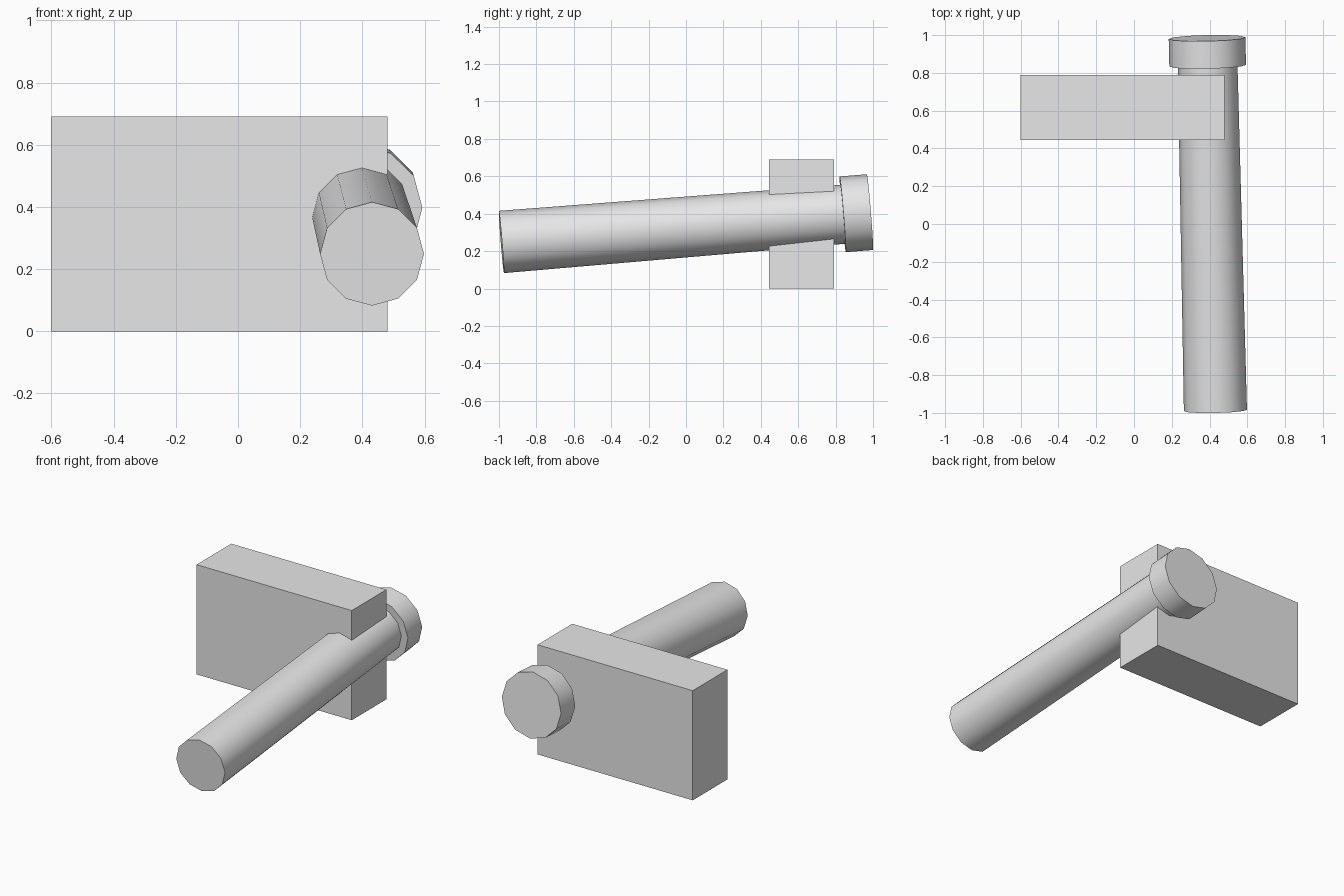
import bpy
from mathutils import Vector, Matrix

cube = bpy.data.objects.get("Cube")
if cube:
    bpy.data.objects.remove(cube, do_unlink=True)

# One plain grey material
GREY = (0.8, 0.8, 0.8, 1.0)
grey = bpy.data.materials.new("light_grey")
grey.use_nodes = True
grey.diffuse_color = GREY
grey.node_tree.nodes["Principled BSDF"].inputs["Base Color"].default_value = GREY


def block(name, low, high):
    low, high = Vector(low), Vector(high)
    bpy.ops.mesh.primitive_cube_add(size=1, location=(low + high) / 2)
    obj = bpy.context.object
    obj.name = name
    obj.scale = high - low
    bpy.ops.object.transform_apply(location=False, rotation=False, scale=True)
    obj.data.materials.append(grey)
    return obj


# Tilted axis shared by the handle and its collar
start = Vector((0.431, -0.987, 0.249))
slope = Vector((-0.0225, 1, 0.081))


def round_bar(name, y_front, y_back, r_front, r_back):
    """Twelve-sided bar along the tilted axis between two depths."""
    a = start + slope * (y_front - start.y)
    b = start + slope * (y_back - start.y)
    axis = slope.normalized()
    side = (Vector((1, 0, 0)) - axis * axis.x).normalized()
    up = axis.cross(side)
    turn = Matrix((side, up, axis)).transposed().to_4x4()
    bpy.ops.mesh.primitive_cone_add(vertices=12, radius1=r_front, radius2=r_back,
                                    depth=(b - a).length)
    obj = bpy.context.object
    obj.name = name
    obj.matrix_world = Matrix.Translation((a + b) / 2) @ turn
    obj.data.materials.append(grey)
    bpy.ops.object.shade_smooth_by_angle(angle=0.7)
    return obj


# Flat block that the handle passes through
block("head_block", (-0.6, 0.445, 0), (0.48, 0.79, 0.69))
# Long slightly tapered handle, with a wider collar at its back end
round_bar("handle", -0.987, 0.84, 0.167, 0.158)
round_bar("handle_collar", 0.838, 0.984, 0.203, 0.203)
